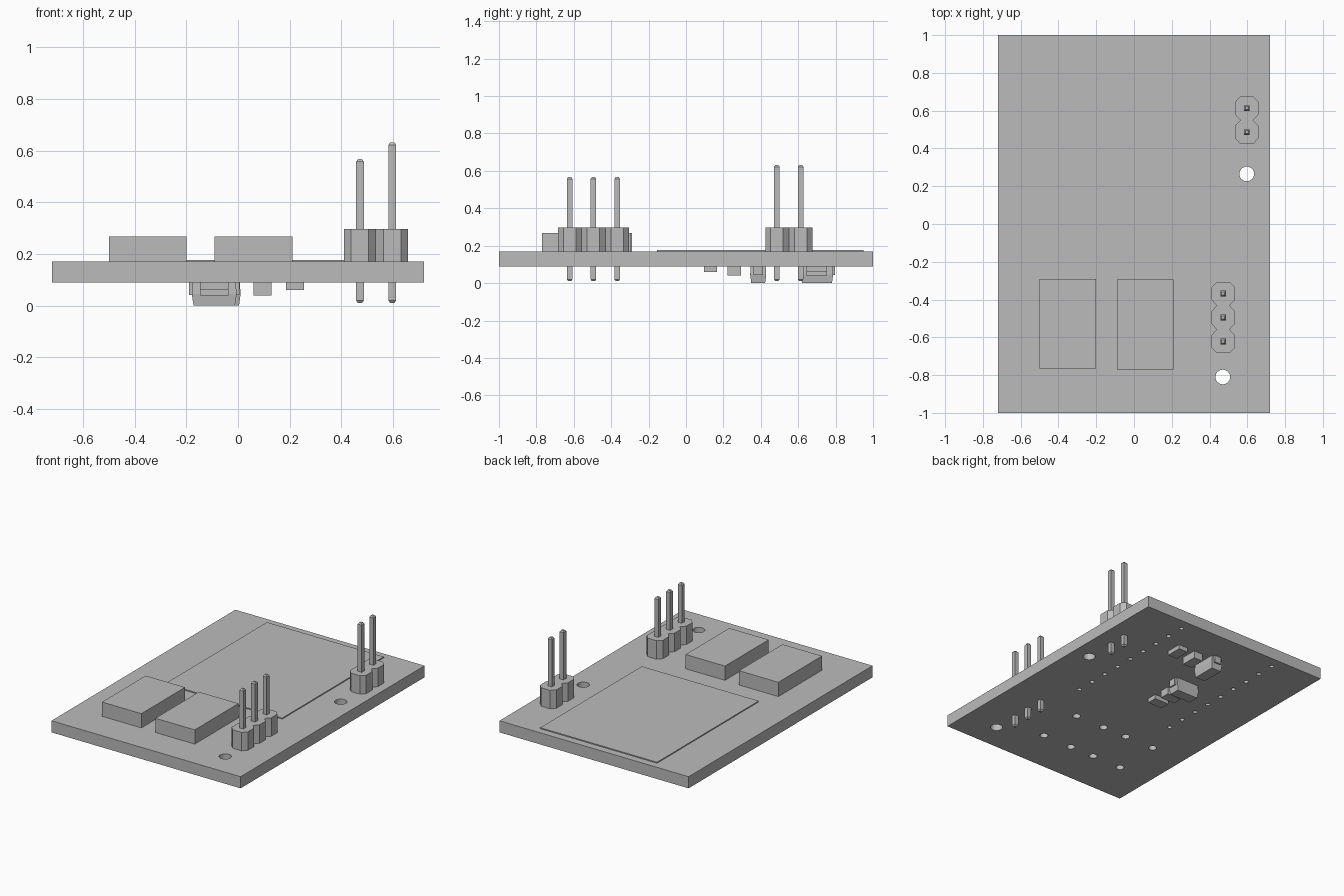
import bpy
import bmesh
from math import pi
from mathutils import Matrix

old = bpy.data.objects.get("Cube")
if old:
    bpy.data.objects.remove(old, do_unlink=True)

grey = bpy.data.materials.new("plain grey")
grey.use_nodes = True
grey.diffuse_color = (0.5, 0.5, 0.5, 1)
grey.node_tree.nodes["Principled BSDF"].inputs["Base Color"].default_value = (0.5, 0.5, 0.5, 1)

UNDER, TOP = 0.09, 0.17     # board faces
PITCH = 0.127


def finish(name, bm):
    bmesh.ops.recalc_face_normals(bm, faces=bm.faces)
    mesh = bpy.data.meshes.new(name)
    bm.to_mesh(mesh)
    bm.free()
    mesh.materials.append(grey)
    obj = bpy.data.objects.new(name, mesh)
    bpy.context.collection.objects.link(obj)
    return obj


def loft(bm, rings):
    """Skin a stack of equal-length rings and cap both ends."""
    loops = [[bm.verts.new(p) for p in ring] for ring in rings]
    bm.faces.new(loops[0])
    bm.faces.new(loops[-1])
    for low, high in zip(loops, loops[1:]):
        for i in range(len(low)):
            j = (i + 1) % len(low)
            bm.faces.new((low[i], low[j], high[j], high[i]))


def rect(cx, cy, hx, hy, z):
    return [(cx - hx, cy - hy, z), (cx + hx, cy - hy, z),
            (cx + hx, cy + hy, z), (cx - hx, cy + hy, z)]


def box(name, x0, x1, y0, y1, z0, z1):
    bm = bmesh.new()
    cx, cy, hx, hy = (x0 + x1) / 2, (y0 + y1) / 2, (x1 - x0) / 2, (y1 - y0) / 2
    loft(bm, [rect(cx, cy, hx, hy, z) for z in (z0, z1)])
    return finish(name, bm)


# Board with mounting holes and plated through holes
board = box("board", -0.72, 0.72, -1, 1, UNDER, TOP)
holes = [(0.47, -0.81, 0.039), (0.597, 0.265, 0.039)]
holes += [(x, y, 0.026) for x in (0.17, -0.055, -0.24, -0.465) for y in (-0.37, -0.695)]
holes += [(x, 0.92 - i * PITCH, 0.015) for x in (0.377, -0.377) for i in range(9)]
bm = bmesh.new()
for x, y, r in holes:
    bmesh.ops.create_cone(bm, cap_ends=True, segments=24, radius1=r, radius2=r, depth=0.4,
                          matrix=Matrix.Translation((x, y, 0.13)))
cutter = finish("hole_cutter", bm)
cutter.hide_render = True
cut = board.modifiers.new("holes", "BOOLEAN")
cut.operation = "DIFFERENCE"
cut.solver = "EXACT"
cut.object = cutter
bpy.context.view_layer.objects.active = board
board.select_set(True)
bpy.ops.object.modifier_apply(modifier=cut.name)
bpy.data.objects.remove(cutter, do_unlink=True)

# Flat panel and the two blocks on top
box("display_panel", -0.445, 0.445, -0.155, 0.95, TOP, 0.177)
box("right_block", -0.5, -0.2, -0.765, -0.29, TOP, 0.268)
box("left_block", -0.09, 0.21, -0.77, -0.295, TOP, 0.268)


# Pin headers: notched plastic strip with square pins
def header(name, x, first, count, pin_top):
    half, flat, waist = 0.062, 0.033, 0.034
    side = []
    for i in range(count):
        y = first + i * PITCH
        low = y - (half if i == 0 else PITCH / 2)
        side += [(waist, low), (half, y - flat), (half, y + flat)]
    side.append((waist, first + (count - 1) * PITCH + half))
    outline = side + [(-dx, y) for dx, y in reversed(side)]
    bm = bmesh.new()
    loft(bm, [[(x + dx, y, z) for dx, y in outline] for z in (TOP, 0.297)])
    finish(name + "_strip", bm)

    bm = bmesh.new()
    for i in range(count):
        y = first + i * PITCH
        stack = ((0.01, 0.008), (0.02, 0.015), (pin_top - 0.01, 0.015), (pin_top, 0.008))
        loft(bm, [rect(x, y, h, h, z) for z, h in stack])
    finish(name + "_pins", bm)


header("front_header", 0.472, -0.622, 3, 0.567)
header("back_header", 0.597, 0.486, 2, 0.632)


# Parts on the underside: two chips and a diode in each row
def underside_row(name, cx, cy, angle):
    """Row runs along local +x; the diode sits at the origin."""
    parts = []
    for label, dx, drop in (("tall_chip", 0.128, 0.05), ("low_chip", 0.254, 0.03)):
        parts.append(box(name + "_" + label, dx - 0.035, dx + 0.035, -0.055, 0.055,
                         UNDER - drop, UNDER))
    bm = bmesh.new()
    loft(bm, [rect(0, 0, hx, hy, z) for z, hx, hy in
              ((0, 0.037, 0.08), (0.045, 0.043, 0.087), (UNDER, 0.04, 0.083))])
    parts.append(finish(name + "_diode", bm))
    for label, s in (("first_lead", -1), ("second_lead", 1)):
        y0, y1 = sorted((s * 0.075, s * 0.097))
        parts.append(box(name + "_" + label, -0.025, 0.025, y0, y1, 0.042, UNDER))
    place = Matrix.Translation((cx, cy, 0)) @ Matrix.Rotation(angle, 4, "Z")
    for part in parts:
        part.data.transform(place)


underside_row("back_row", -0.033, 0.7, 0)
underside_row("middle_row", -0.092, 0.386, -pi / 2)
